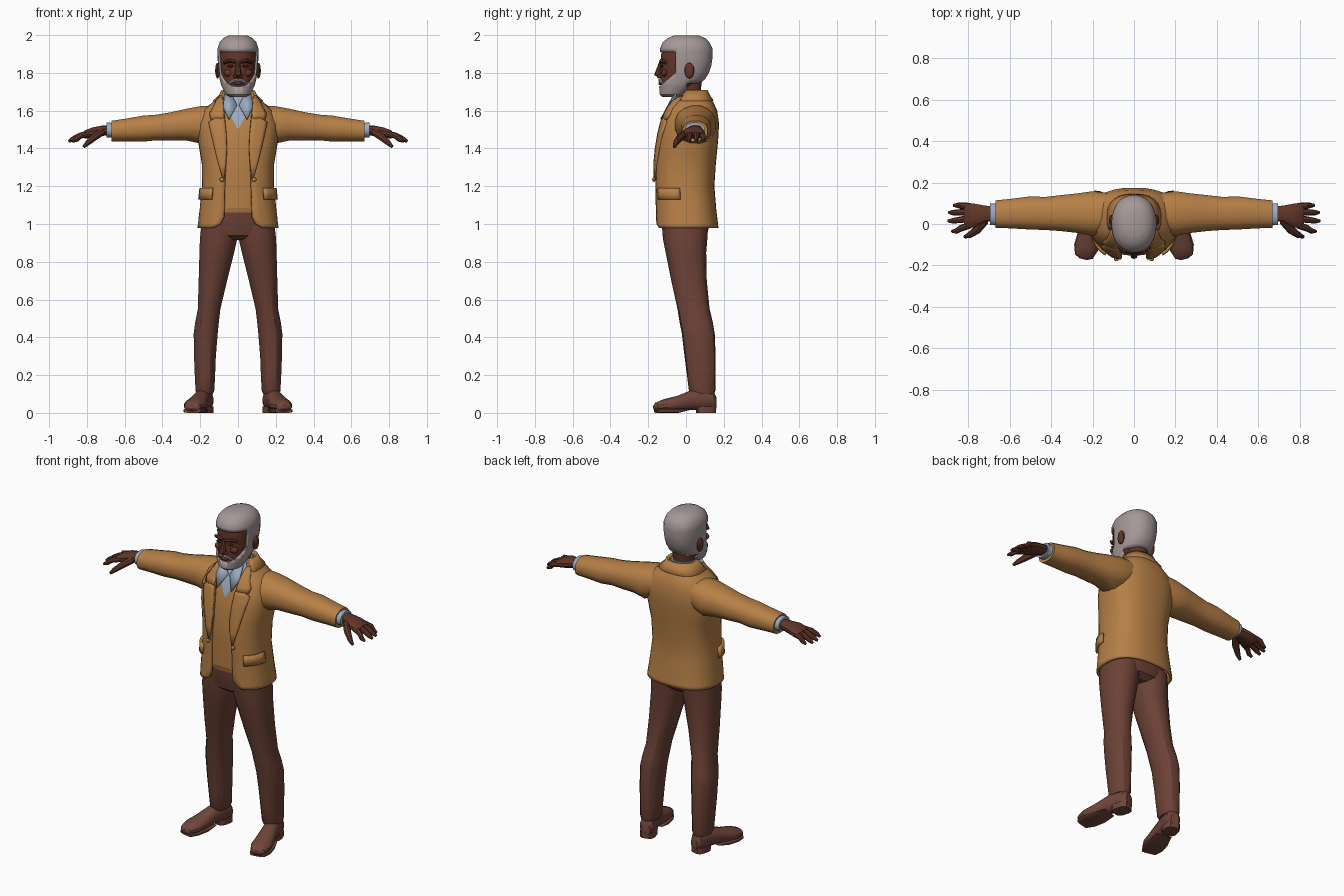
import bpy, bmesh, math
from mathutils import Vector, Matrix

if "Cube" in bpy.data.objects:
    bpy.data.objects.remove(bpy.data.objects["Cube"])


def material(name, r, g, b):
    m = bpy.data.materials.new(name)
    m.diffuse_color = (r, g, b, 1)
    m.use_nodes = True
    m.node_tree.nodes["Principled BSDF"].inputs["Base Color"].default_value = m.diffuse_color
    return m


TAN = material("tan_wool", 0.47, 0.215, 0.062)
BROWN = material("brown_cloth", 0.15, 0.054, 0.037)
LEATHER = material("shoe_leather", 0.16, 0.06, 0.042)
SKIN = material("skin", 0.12, 0.036, 0.022)
HAIR = material("grey_hair", 0.38, 0.31, 0.31)
SHIRT = material("pale_blue_shirt", 0.33, 0.41, 0.53)
DARK = material("dark_brown", 0.03, 0.012, 0.008)
EXP = 2.5


def finish(name, bm, mats, mirror=False, thick=0):
    me = bpy.data.meshes.new(name)
    bm.to_mesh(me)
    bm.free()
    ob = bpy.data.objects.new(name, me)
    bpy.context.collection.objects.link(ob)
    for m in mats:
        me.materials.append(m)
    if thick:
        s = ob.modifiers.new("thickness", 'SOLIDIFY')
        s.thickness, s.offset = thick, -1
    if mirror:
        ob.modifiers.new("mirror", 'MIRROR').use_clip = False
    return ob


def skin_rings(rings, caps=True):
    """Closed mesh through rings of points."""
    bm = bmesh.new()
    vs = [[bm.verts.new(p) for p in r] for r in rings]
    n = len(vs[0])
    for a, b in zip(vs, vs[1:]):
        for j in range(n):
            k = (j + 1) % n
            bm.faces.new((a[j], a[k], b[k], b[j]))
    if caps:
        bm.faces.new(vs[0])
        bm.faces.new(vs[-1])
    bmesh.ops.recalc_face_normals(bm, faces=bm.faces)
    return bm


def spow(v, e):
    return math.copysign(abs(v) ** (2 / e), v)


def loft_bm(rows, axis='z', n=16, e=2.3, caps=True):
    """Rows hold (position, a min, a max, b min, b max) along an axis."""
    rings = []
    for t, a0, a1, b0, b1 in rows:
        ring = []
        for j in range(n):
            th = 2 * math.pi * (j + 0.5) / n
            a = (a0 + a1) / 2 + (a1 - a0) / 2 * spow(math.cos(th), e)
            b = (b0 + b1) / 2 + (b1 - b0) / 2 * spow(math.sin(th), e)
            ring.append({'z': (a, b, t), 'x': (t, a, b), 'y': (a, t, b)}[axis])
        rings.append(ring)
    return skin_rings(rings, caps)


def loft(name, mat, rows, axis='z', n=16, e=2.3, mirror=False, caps=True):
    return finish(name, loft_bm(rows, axis, n, e, caps), [mat], mirror)


def tube(name, mat, pts, mirror=False, n=8):
    """Tapered tube through (x, y, z, radius) points."""
    ps = [Vector(p[:3]) for p in pts]
    rings = []
    for i, p in enumerate(ps):
        d = ps[min(i + 1, len(ps) - 1)] - ps[max(i - 1, 0)]
        q = d.to_track_quat('Z', 'Y')
        rings.append([p + q @ Vector((math.cos(2 * math.pi * j / n), math.sin(2 * math.pi * j / n), 0)) * pts[i][3]
                      for j in range(n)])
    return finish(name, skin_rings(rings), [mat], mirror)


def ball(name, mat, loc, size, mirror=False):
    bm = bmesh.new()
    bmesh.ops.create_uvsphere(bm, u_segments=12, v_segments=8, radius=1,
                              matrix=Matrix.Translation(loc) @ Matrix.Diagonal((*size, 1)))
    return finish(name, bm, [mat], mirror)


def lerp(table, z):
    if z <= table[0][0]:
        return table[0][1:]
    for p, q in zip(table, table[1:]):
        if z <= q[0]:
            f = (z - p[0]) / (q[0] - p[0])
            return [u + (v - u) * f for u, v in zip(p[1:], q[1:])]
    return table[-1][1:]


# Torso outline: z, half width, front y, back y
TORSO = [(.98, .215, -.165, .172), (1.08, .203, -.165, .16), (1.2, .19, -.168, .15), (1.32, .192, -.168, .158),
         (1.44, .212, -.155, .17), (1.53, .215, -.135, .175), (1.6, .185, -.11, .165), (1.645, .135, -.085, .145),
         (1.68, .095, -.06, .12), (1.71, .078, -.03, .105)]
# Half width of the jacket's front opening
OPEN = [(.98, .13), (1.0, .095), (1.04, .075), (1.25, .07), (1.4, .06), (1.5, .065), (1.6, .075), (1.68, .08), (1.71, .068)]


def surf(th, z, off=0):
    hw, yf, yb = lerp(TORSO, z)
    return ((hw + off) * spow(math.cos(th), EXP), (yf + yb) / 2 + ((yb - yf) / 2 + off) * spow(math.sin(th), EXP), z)


def theta(x, z):
    return -math.acos(min(1, x / lerp(TORSO, z)[0]) ** (EXP / 2))


def patch(name, mat, rows, cols, off, thick, mirror=False):
    """Cloth panel lying on the torso; rows hold (z, start angle, end angle), rising."""
    bm = bmesh.new()
    vs = [[bm.verts.new(surf(a + (b - a) * j / cols, z, off)) for j in range(cols + 1)] for z, a, b in rows]
    for p, q in zip(vs, vs[1:]):
        for j in range(cols):
            bm.faces.new((p[j], p[j + 1], q[j + 1], q[j]))
    return finish(name, bm, [mat], mirror, thick)


# Jacket body, open at the front
zs = [.98, 1.0, 1.02, 1.04, 1.08, 1.14, 1.2, 1.26, 1.32, 1.38, 1.44, 1.485, 1.53, 1.57, 1.6, 1.625, 1.645, 1.68, 1.71]
rows = []
for z in zs:
    t = theta(lerp(OPEN, z)[0], z)
    rows.append((z, t, math.pi - t))
patch("jacket_body", TAN, rows, 30, 0, .014)


# Lapels and collar leaves, given by x on the front
def front_patch(name, rows):
    patch(name, TAN, [(z, theta(a, z), theta(b, z)) for z, a, b in rows], 4, .009, .012, True)


front_patch("lapel", [(1.24, .071, .078), (1.32, .062, .1), (1.4, .057, .12), (1.48, .06, .138), (1.54, .066, .15), (1.56, .068, .118)])
front_patch("collar", [(1.555, .07, .14), (1.585, .072, .145), (1.62, .074, .125), (1.65, .076, .112), (1.68, .077, .09)])
rows = [(z, -.45, math.pi + .45) for z in (1.655, 1.68, 1.71)]
patch("back_collar", TAN, rows, 16, .008, .014)

# Pocket flaps and buttons
flap = (math.radians(-52), math.radians(-5))
patch("pocket_flap", TAN, [(1.13, *flap), (1.16, *flap), (1.19, *flap)], 6, .014, .014, True)
ball("jacket_button", TAN, (.085, -.17, 1.235), (.012, .009, .012), True)

# Waistcoat with the shirt showing in its neckline
bm = loft_bm([(z, -h + .017, h - .017, f + .016, b - .017) for z, h, f, b in
              [(z, *lerp(TORSO, z)) for z in zs[4:-1]]], n=28, e=EXP)
SLOPE = 1.8
for s in (-1, 1):
    bmesh.ops.bisect_plane(bm, geom=bm.verts[:] + bm.edges[:] + bm.faces[:], plane_co=(0, 0, 1.5),
                           plane_no=(-s * SLOPE, 0, 1))
for f in bm.faces:
    c = f.calc_center_median()
    f.material_index = 1 if c.z > 1.5 + SLOPE * abs(c.x) or c.z > 1.65 else 0
finish("waistcoat", bm, [TAN, SHIRT])
loft("waistcoat_hem", TAN, [(1.062, -.165, .165, -.145, .13), (1.085, -.17, .17, -.151, .135)], n=24, e=EXP)

# Shirt collar band and pointed leaves
loft("shirt_collar", SHIRT, [(1.64, -.082, .082, -.07, .1), (1.68, -.075, .075, -.058, .09), (1.705, -.068, .068, -.03, .085)])
bm = bmesh.new()
bm.faces.new([bm.verts.new(p) for p in [(.006, -.09, 1.63), (.048, -.137, 1.555), (.078, -.1, 1.62), (.072, -.055, 1.69), (.03, -.07, 1.68)]])
finish("shirt_collar_leaf", bm, [SHIRT], True, .008)

# Sleeves, cuffs and hands
loft("sleeve", TAN, [(.12, -.04, .15, 1.46, 1.63), (.2, -.06, .16, 1.425, 1.625), (.27, -.045, .15, 1.44, 1.612),
                     (.36, -.035, .14, 1.44, 1.592), (.43, -.03, .132, 1.442, 1.58), (.5, -.028, .135, 1.435, 1.575),
                     (.6, -.022, .122, 1.437, 1.558), (.67, -.02, .115, 1.437, 1.547), (.668, -.01, .104, 1.448, 1.537)],
     'x', mirror=True)
loft("shirt_cuff", SHIRT, [(.65, -.008, .1, 1.455, 1.535), (.696, -.006, .1, 1.458, 1.538), (.695, .01, .088, 1.47, 1.53)], 'x', mirror=True)
loft("palm", SKIN, [(.67, .015, .085, 1.472, 1.525), (.72, .008, .09, 1.465, 1.522), (.77, -.018, .1, 1.455, 1.512),
                    (.81, -.02, .102, 1.452, 1.497), (.82, -.012, .095, 1.46, 1.487)], 'x', 12, mirror=True)
for i, (y0, y1, end) in enumerate([(-.005, -.035, .88), (.027, .015, .898), (.057, .055, .895), (.086, .09, .872)]):
    tube("finger_%d" % (i + 1), SKIN, [(.79, y0, 1.477, .016), (.835, (y0 + y1) / 2, 1.468, .016),
                                       (end - .02, y1, 1.448, .013), (end, y1, 1.437, .007)], True)
tube("thumb", SKIN, [(.72, .015, 1.487, .02), (.76, -.03, 1.46, .02), (.795, -.054, 1.43, .015), (.818, -.062, 1.408, .008)], True)

# Trousers
loft("trouser_seat", BROWN, [(.915, -.1, .1, -.085, .08), (.94, -.19, .19, -.12, .112), (.99, -.198, .198, -.132, .125),
                             (1.05, -.18, .18, -.14, .125), (1.085, -.17, .17, -.142, .12)], n=20)
loft("trouser_leg", BROWN, [(.1, .132, .222, .025, .15), (.12, .124, .226, .015, .156), (.2, .12, .23, .005, .156),
                            (.3, .116, .234, -.008, .157), (.42, .106, .236, -.022, .152), (.48, .1, .228, -.034, .142),
                            (.55, .092, .214, -.045, .125), (.7, .056, .21, -.078, .11), (.85, .018, .206, -.108, .107),
                            (.92, .002, .204, -.122, .113), (1.0, .002, .195, -.128, .118)], n=14, mirror=True)

# Shoes, toes turned out
turn = Matrix.Translation((.178, .1, 0)) @ Matrix.Rotation(math.radians(14), 4, 'Z') @ Matrix.Translation((0, -.1, 0))
upper = [(-.178, -.02, .02, .02, .04), (-.166, -.042, .042, .008, .056), (-.12, -.057, .057, .003, .074),
         (-.05, -.054, .054, .008, .09), (.02, -.044, .044, .015, .118), (.09, -.043, .043, .015, .13),
         (.14, -.04, .04, .012, .12), (.158, -.026, .026, .02, .09)]
sole = [(y, a * 1.06, b * 1.06, .018 if 0 < y < .05 else 0, .022) for y, a, b, c, d in upper[1:5]]
for name, rows, axis, e in (("shoe_upper", upper, 'y', 2.3), ("shoe_sole", sole, 'y', 4),
                            ("shoe_heel", [(0, -.043, .043, .055, .158), (.035, -.044, .044, .05, .16)], 'z', 3)):
    bm = loft_bm(rows, axis, 14, e)
    bm.transform(turn)
    finish(name, bm, [LEATHER], True)

# Neck and head
loft("neck", SKIN, [(1.62, -.066, .066, -.045, .085), (1.7, -.062, .062, -.055, .078), (1.79, -.064, .064, -.06, .09)])
HEAD = [(1.678, -.03, .03, -.12, -.05), (1.69, -.055, .055, -.132, -.01), (1.73, -.078, .078, -.136, .045),
        (1.765, -.087, .087, -.136, .09), (1.8, -.092, .092, -.136, .112), (1.84, -.096, .096, -.134, .125),
        (1.88, -.099, .099, -.134, .131), (1.92, -.098, .098, -.13, .13), (1.95, -.088, .088, -.117, .115),
        (1.972, -.068, .068, -.09, .092), (1.987, -.038, .038, -.055, .055)]
loft("head", SKIN, HEAD, n=24, e=2.2)

# Hair and beard shell with a face window cut out
g = .01
bm = loft_bm([(z + (.012 if z > 1.9 else -.005 if z < 1.7 else 0), a - g, b + g, c - g * .7, d + g)
              for z, a, b, c, d in HEAD], n=32, e=2.2)
cheek = (0, -.85, 1)
for co, no in (((0, 0, 1.912), (0, 0, 1)), ((0, -.055, 0), (0, 1, 0)), ((0, -.13, 1.738), cheek),
               ((0, .005, 0), (0, 1, 0)), ((0, 0, 1.745), (0, 0, 1))):
    bmesh.ops.bisect_plane(bm, geom=bm.verts[:] + bm.edges[:] + bm.faces[:], plane_co=co, plane_no=no)
gone = []
for f in bm.faces:
    c = f.calc_center_median()
    face_window = c.y < -.055 and c.z < 1.912 and c.z > 1.738 + .85 * (c.y + .13)
    nape = c.y > .005 and c.z < 1.745
    if face_window or nape:
        gone.append(f)
bmesh.ops.delete(bm, geom=gone, context='FACES')
finish("hair_and_beard", bm, [HAIR], thick=.012)

# Facial features
ball("ear", SKIN, (.108, .018, 1.812), (.013, .026, .042), True)
tube("nose", SKIN, [(0, -.13, 1.862, .01), (0, -.142, 1.82, .014), (0, -.15, 1.788, .019), (0, -.143, 1.772, .01)])
ball("nostril", SKIN, (.016, -.14, 1.783), (.011, .012, .01), True)
tube("brow", SKIN, [(.012, -.133, 1.857, .009), (.042, -.13, 1.865, .011), (.075, -.108, 1.853, .008)], True)
tube("eyebrow", DARK, [(.016, -.139, 1.855, .004), (.042, -.137, 1.861, .005), (.072, -.115, 1.851, .004)], True, 6)
ball("eye", DARK, (.04, -.128, 1.836), (.017, .007, .007), True)
ball("cheek", SKIN, (.05, -.112, 1.8), (.026, .018, .02), True)
tube("moustache", HAIR, [(0, -.138, 1.762, .009), (.025, -.135, 1.758, .009), (.048, -.122, 1.742, .006)], True)
ball("lips", SKIN, (0, -.137, 1.744), (.026, .01, .008))

# Smooth shading with sharp edges kept
bpy.ops.object.select_all(action='SELECT')
bpy.context.view_layer.objects.active = bpy.context.selected_objects[0]
bpy.ops.object.shade_smooth_by_angle(angle=math.radians(32))
